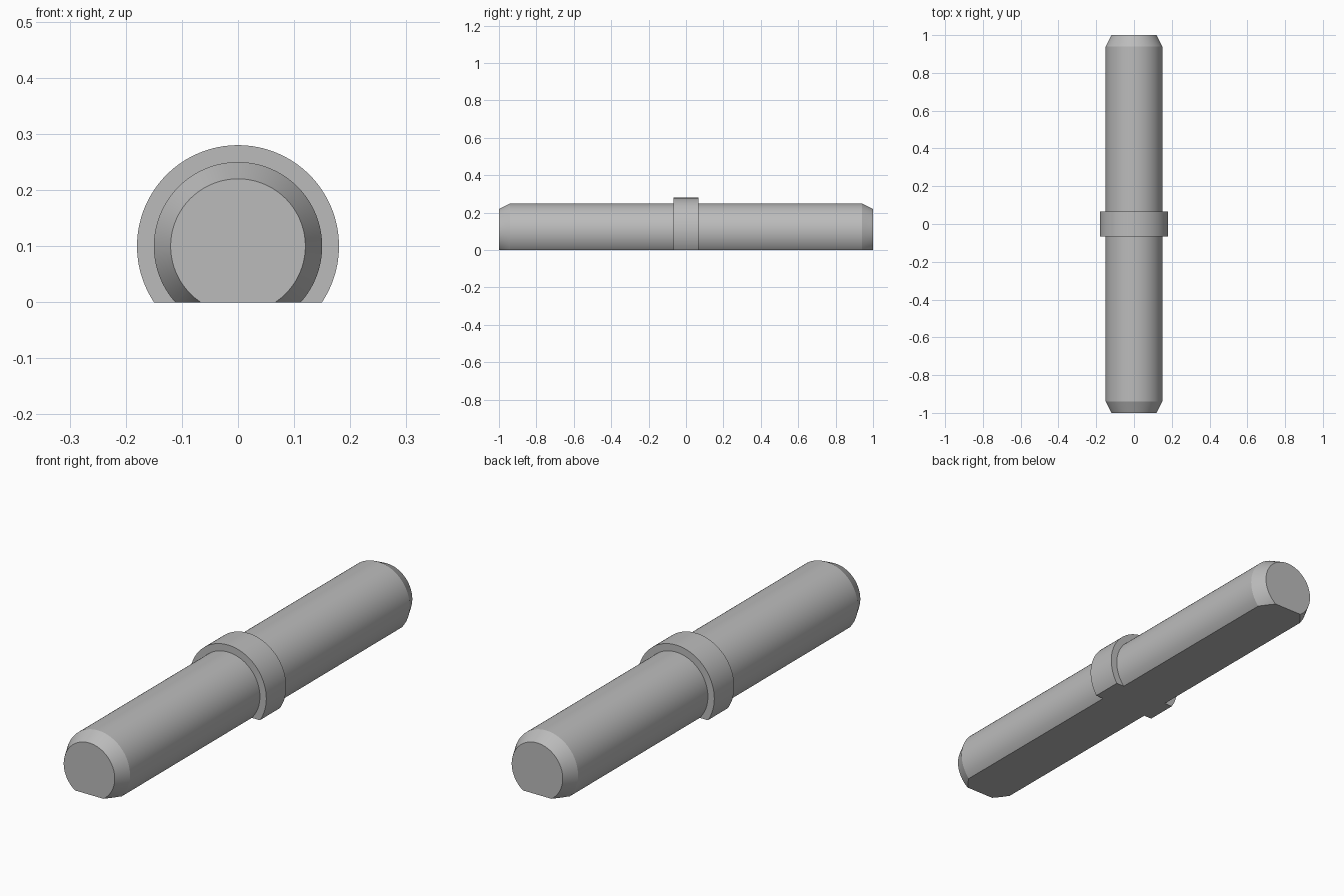
import bpy, bmesh, math
from mathutils import Vector

cube = bpy.data.objects.get("Cube")
if cube:
    bpy.data.objects.remove(cube, do_unlink=True)

AXIS_HEIGHT = 0.10
SEGMENTS = 128

# Plain grey material
grey = bpy.data.materials.new("plain_grey")
grey.use_nodes = True
colour = (0.5, 0.5, 0.5, 1)
grey.diffuse_color = colour
grey.node_tree.nodes["Principled BSDF"].inputs["Base Color"].default_value = colour

# Half profile as (radius, distance from the middle), mirrored front to back
half = [(0.18, 0.067), (0.15, 0.067), (0.15, 0.94), (0.12, 1.0), (0.0, 1.0)]
profile = [(r, -y) for r, y in reversed(half)] + half

# Turn the profile around the long axis
bm = bmesh.new()
verts = [bm.verts.new((r, y, AXIS_HEIGHT)) for r, y in profile]
edges = [bm.edges.new(pair) for pair in zip(verts, verts[1:])]
bmesh.ops.spin(bm, geom=verts + edges, cent=(0, 0, AXIS_HEIGHT), axis=(0, 1, 0),
               angle=math.tau, steps=SEGMENTS, use_duplicate=False)
bmesh.ops.remove_doubles(bm, verts=bm.verts, dist=0.0001)

# Slice off the underside and close it with one flat face
cut = bmesh.ops.bisect_plane(bm, geom=bm.verts[:] + bm.edges[:] + bm.faces[:],
                             plane_co=Vector((0, 0, 0)), plane_no=Vector((0, 0, 1)),
                             clear_inner=True)
rim = [e for e in bm.edges if e.is_boundary]
bmesh.ops.edgeloop_fill(bm, edges=rim)

# Merge each round end into one flat face
ends = [f for f in bm.faces if abs(f.calc_center_median().y) > 0.999]
bmesh.ops.dissolve_faces(bm, faces=ends, use_verts=False)
bmesh.ops.recalc_face_normals(bm, faces=bm.faces)

mesh = bpy.data.meshes.new("collared_rod")
bm.to_mesh(mesh)
bm.free()
mesh.materials.append(grey)
rod = bpy.data.objects.new("collared_rod", mesh)
bpy.context.collection.objects.link(rod)

# Smooth round sides, sharp shoulders and chamfers
bpy.ops.object.select_all(action="DESELECT")
rod.select_set(True)
bpy.context.view_layer.objects.active = rod
bpy.ops.object.shade_smooth_by_angle(angle=math.radians(20))
